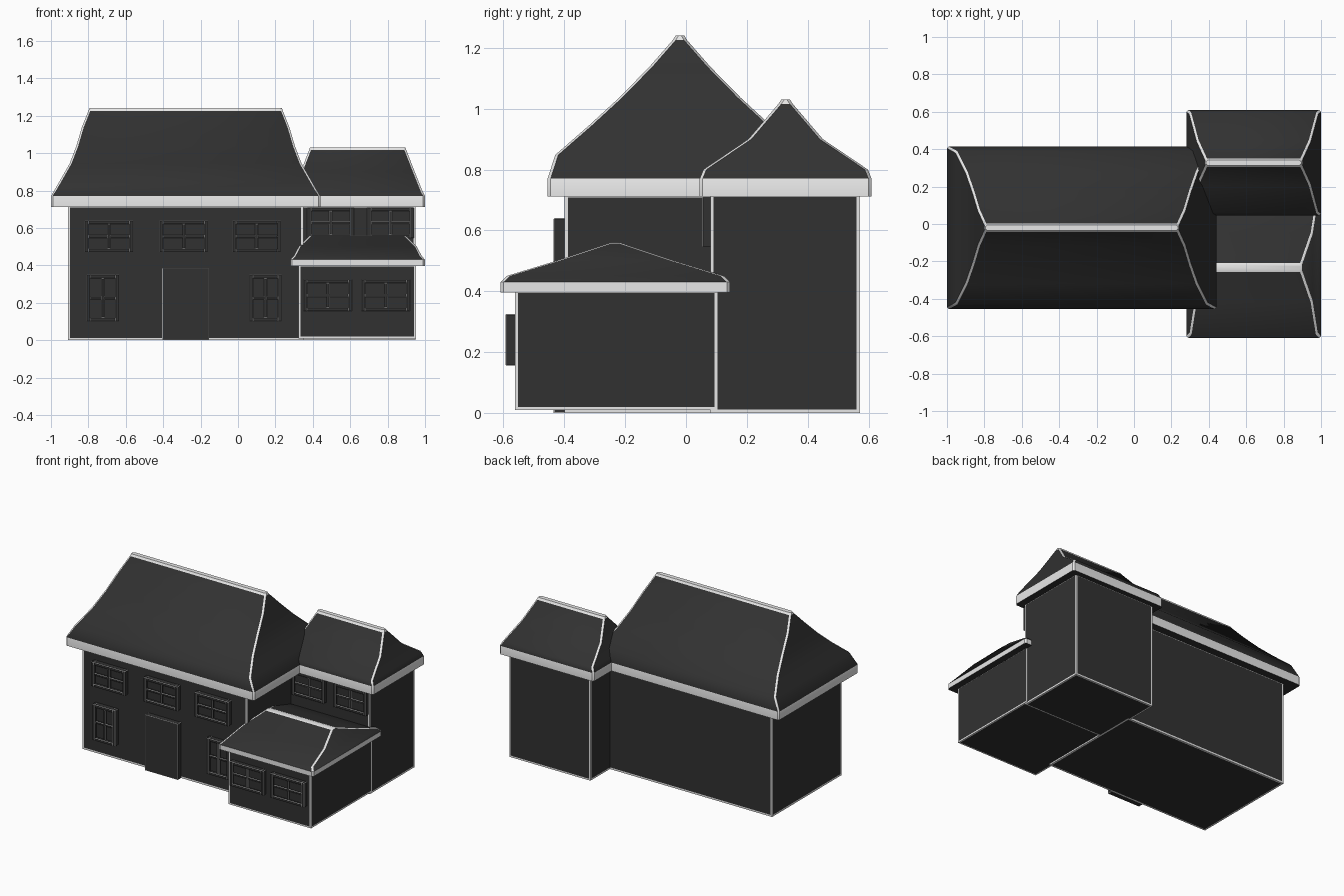
import bpy, bmesh

if "Cube" in bpy.data.objects:
    bpy.data.objects.remove(bpy.data.objects["Cube"])


def material(name, v):
    m = bpy.data.materials.new(name)
    m.diffuse_color = (v, v, v, 1)
    m.use_nodes = True
    m.node_tree.nodes["Principled BSDF"].inputs["Base Color"].default_value = m.diffuse_color
    return m


DARK = material("charcoal", 0.031)
LIGHT = material("pale_trim", 0.8)


def finish(name, bm, smooth=False):
    bmesh.ops.recalc_face_normals(bm, faces=bm.faces[:])
    me = bpy.data.meshes.new(name)
    bm.to_mesh(me)
    bm.free()
    me.materials.append(DARK)
    me.materials.append(LIGHT)
    ob = bpy.data.objects.new(name, me)
    bpy.context.collection.objects.link(ob)
    if smooth:
        bpy.ops.object.select_all(action='DESELECT')
        ob.select_set(True)
        bpy.context.view_layer.objects.active = ob
        bpy.ops.object.shade_smooth_by_angle(angle=0.6)
    return ob


def add_box(bm, x0, x1, y0, y1, z0, z1):
    vs = bmesh.ops.create_cube(bm, size=1)["verts"]
    for v in vs:
        v.co.x = x1 if v.co.x > 0 else x0
        v.co.y = y1 if v.co.y > 0 else y0
        v.co.z = z1 if v.co.z > 0 else z0
    return list({e for v in vs for e in v.link_edges})


def trimmed_box(name, dims, trim):
    """Dark box with a pale border strip around every face."""
    bm = bmesh.new()
    add_box(bm, *dims)
    border = bmesh.ops.inset_individual(bm, faces=bm.faces[:], thickness=trim,
                                        use_even_offset=True)["faces"]
    for f in border:
        f.material_index = 1
    return finish(name, bm)


def roof(name, x0, x1, y0, y1, rings, c=0.010):
    """Hipped roof from inset rings (dx, dy, z); hips, ridge and fascia pale."""
    bm = bmesh.new()
    loops = []
    for dx, dy, z in rings:
        a, b, p, q = x0 + dx, x1 - dx, y0 + dy, y1 - dy
        pts = [(a + c, p), (b - c, p), (b, p + c), (b, q - c),
               (b - c, q), (a + c, q), (a, q - c), (a, p + c)]
        loops.append([bm.verts.new((x, y, z)) for x, y in pts])
    last = len(loops) - 2
    for i in range(last + 1):
        lo, hi = loops[i], loops[i + 1]
        for k in range(8):
            n = (k + 1) % 8
            f = bm.faces.new((lo[k], lo[n], hi[n], hi[k]))
            f.material_index = 1 if (i in (0, last) or k % 2) else 0
    bm.faces.new(loops[-1]).material_index = 1
    bm.faces.new(loops[0][::-1])
    return finish(name, bm, True)


def window(name, x0, x1, z0, z1, wall, depth=0.035):
    """Two-by-two window: frame, crossed bars and recessed pane."""
    bm = bmesh.new()
    y, t = wall - depth, 0.02
    xm, zm = (x0 + x1) / 2, (z0 + z1) / 2
    e = add_box(bm, x0, x0 + t, y, wall + .01, z0, z1)
    e += add_box(bm, x1 - t, x1, y, wall + .01, z0, z1)
    e += add_box(bm, x0 + t, x1 - t, y, wall + .01, z0, z0 + t)
    e += add_box(bm, x0 + t, x1 - t, y, wall + .01, z1 - t, z1)
    e += add_box(bm, xm - .008, xm + .008, y + .006, wall, z0 + t, z1 - t)
    e += add_box(bm, x0 + t, x1 - t, y + .007, wall, zm - .008, zm + .008)
    bmesh.ops.bevel(bm, geom=e, offset=0.0025, segments=1, affect='EDGES',
                    profile=0.5, material=1)
    add_box(bm, x0 + .005, x1 - .005, wall - .015, wall + .01,
            z0 + .005, z1 - .005)
    return finish(name, bm)


# wall blocks
trimmed_box("main_walls", (-.91, .35, -.40, .36, 0, .72), .012)
trimmed_box("wing_walls", (.33, .95, .08, .572, 0, .72), .011)
trimmed_box("front_room_walls", (.323, .952, -.563, .103, .01, .404), .010)

# roofs
roof("main_roof", -1, .44, -.455, .415,
     [(0, 0, .712), (0, 0, .77), (.045, .025, .848), (.10, .135, .944),
      (.135, .235, 1.036), (.165, .335, 1.138), (.2, .412, 1.226),
      (.205, .42, 1.24)])
roof("wing_roof", .28, 1, .045, .61,
     [(0, 0, .712), (0, 0, .77), (.015, .012, .80), (.055, .16, .90),
      (.1, .259, 1.016), (.105, .268, 1.03)])
roof("front_room_roof", .28, 1, -.61, .145,
     [(0, 0, .396), (0, 0, .43), (.018, .02, .45), (.045, .19, .502),
      (.102, .354, .557), (.105, .363, .56)])

# windows, upper row then lower row, front room and wing
for i, x in enumerate((-.82, -.42, -.03)):
    window("upper_window_%d" % i, x, x + .26, .47, .64, -.40)
for i, x in enumerate((-.81, .06)):
    window("lower_window_%d" % i, x, x + .175, .10, .35, -.40)
for i, x in enumerate((.35, .66)):
    window("front_room_window_%d" % i, x, x + .26, .155, .325, -.563, .03)
for i, x in enumerate((.37, .69)):
    window("wing_window_%d" % i, x, x + .25, .545, .71, .08, .027)

# front door
trimmed_box("door", (-.405, -.155, -.435, -.38, 0, .385), .003)
